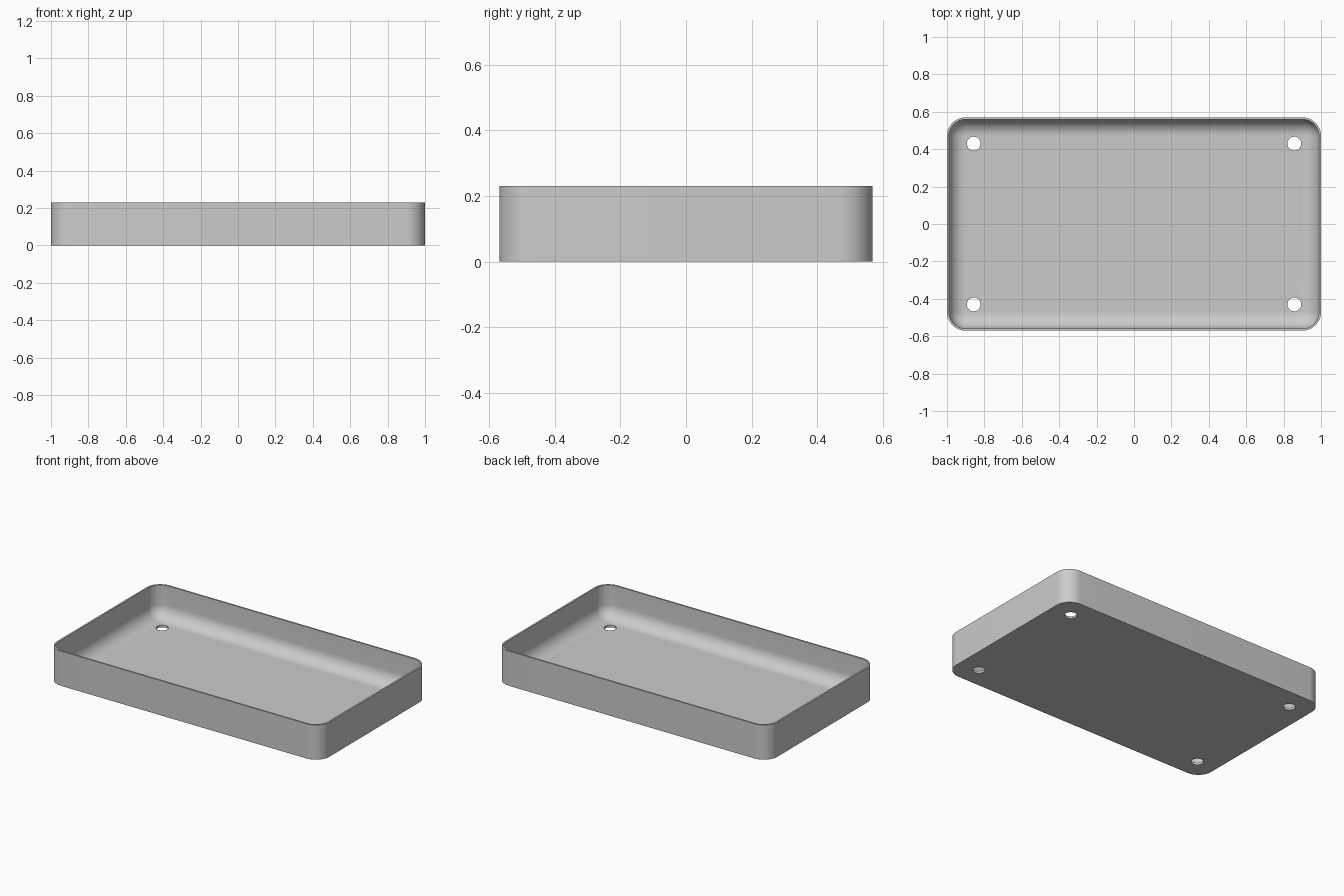
import bpy, bmesh, math

default = bpy.data.objects.get("Cube")
if default:
    bpy.data.objects.remove(default)

HALF_X, HALF_Y, HEIGHT = 1.0, 0.57, 0.23
CORNER, WALL, FLOOR = 0.1, 0.011, 0.014
FILLET = CORNER - WALL - 0.001
CORNER_STEPS, FILLET_STEPS = 16, 12
HOLE_X, HOLE_Y, HOLE_R = 0.857, 0.43, 0.037

grey = bpy.data.materials.new("light grey")
grey.use_nodes = True
colour = (0.6, 0.6, 0.6, 1)
grey.diffuse_color = colour
grey.node_tree.nodes["Principled BSDF"].inputs["Base Color"].default_value = colour


def rounded_ring(bm, inset, z):
    """Rounded rectangle of vertices, pulled in from the outer edge."""
    radius = CORNER - inset
    ring = []
    for quarter, (sx, sy) in enumerate([(1, 1), (-1, 1), (-1, -1), (1, -1)]):
        for i in range(CORNER_STEPS + 1):
            a = math.pi / 2 * (quarter + i / CORNER_STEPS)
            ring.append(bm.verts.new((sx * (HALF_X - CORNER) + radius * math.cos(a),
                                      sy * (HALF_Y - CORNER) + radius * math.sin(a), z)))
    return ring


# Tray shell: outer wall, rim, inner wall and rounded inside edge
bm = bmesh.new()
rings = [(0, 0), (0, HEIGHT), (WALL, HEIGHT)]
for i in range(FILLET_STEPS + 1):
    a = math.pi / 2 * i / FILLET_STEPS
    rings.append((WALL + FILLET * (1 - math.cos(a)), FLOOR + FILLET * (1 - math.sin(a))))
loops = [rounded_ring(bm, inset, z) for inset, z in rings]
for low, high in zip(loops, loops[1:]):
    for i in range(len(low)):
        j = (i + 1) % len(low)
        bm.faces.new((low[i], low[j], high[j], high[i]))
bm.faces.new(loops[0][::-1])
bm.faces.new(loops[-1])
bmesh.ops.recalc_face_normals(bm, faces=bm.faces)
mesh = bpy.data.meshes.new("tray")
bm.to_mesh(mesh)
bm.free()
mesh.materials.append(grey)
tray = bpy.data.objects.new("tray", mesh)
bpy.context.collection.objects.link(tray)

# Screw holes through the floor near each corner
cutters = []
for sx in (-1, 1):
    for sy in (-1, 1):
        bpy.ops.mesh.primitive_cylinder_add(vertices=32, radius=HOLE_R, depth=0.2,
                                            location=(sx * HOLE_X, sy * HOLE_Y, 0))
        cutter = bpy.context.object
        cutter.name = "hole_cutter"
        cutter.hide_render = True
        cutter.data.materials.append(grey)
        cutters.append(cutter)
        cut = tray.modifiers.new("screw hole", "BOOLEAN")
        cut.operation, cut.solver, cut.object = "DIFFERENCE", "EXACT", cutter

bpy.ops.object.select_all(action="DESELECT")
tray.select_set(True)
bpy.context.view_layer.objects.active = tray
for name in [m.name for m in tray.modifiers]:
    bpy.ops.object.modifier_apply(modifier=name)
for cutter in cutters:
    bpy.data.objects.remove(cutter)
bpy.ops.object.shade_smooth_by_angle(angle=math.radians(30))
